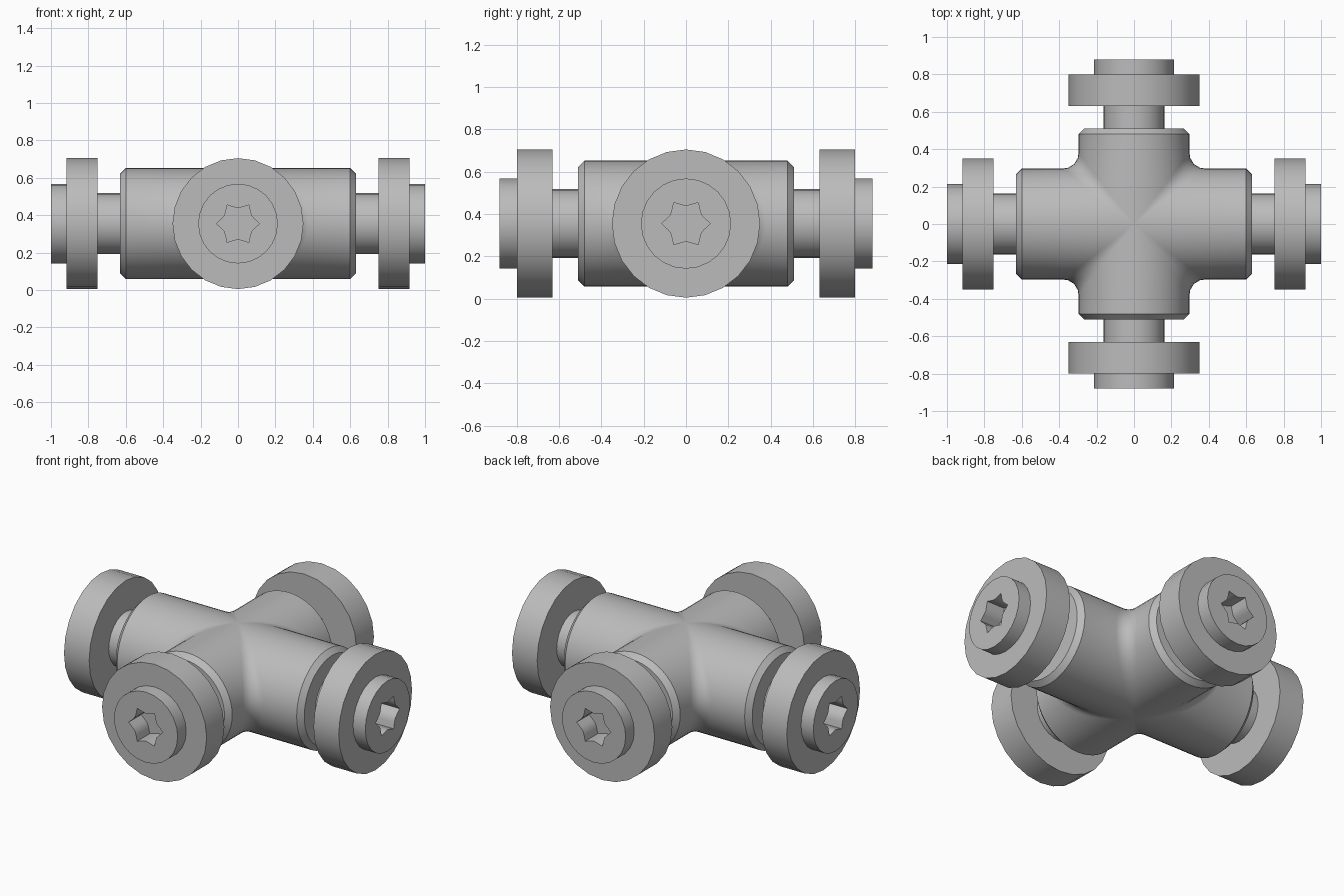
import bpy, bmesh
from math import sin, cos, pi
from mathutils import Vector

cube = bpy.data.objects.get("Cube")
if cube:
    bpy.data.objects.remove(cube, do_unlink=True)

STEEL = (0.5, 0.5, 0.5, 1)
mat = bpy.data.materials.new("grey steel")
mat.use_nodes = True
mat.diffuse_color = STEEL
mat.node_tree.nodes["Principled BSDF"].inputs["Base Color"].default_value = STEEL

CENTRE = Vector((0, 0, 0.355))
UP = Vector((0, 0, 1))
R, FILLET, CHAMFER = 0.297, 0.08, 0.03
AXES = [("left", Vector((1, 0, 0)), 0.63), ("back", Vector((0, 1, 0)), 0.51),
        ("right", Vector((-1, 0, 0)), 0.63), ("front", Vector((0, -1, 0)), 0.51)]


def bridge(bm, rings, closed=True):
    """Join neighbouring rows of vertices with quads."""
    for a, b in zip(rings, rings[1:]):
        n = len(a)
        for i in range(n if closed else n - 1):
            j = (i + 1) % n
            bm.faces.new((a[i], a[j], b[j], b[i]))


def finish(bm, name):
    bmesh.ops.remove_doubles(bm, verts=bm.verts, dist=0.0001)
    bmesh.ops.recalc_face_normals(bm, faces=bm.faces)
    mesh = bpy.data.meshes.new(name)
    bm.to_mesh(mesh)
    bm.free()
    mesh.materials.append(mat)
    obj = bpy.data.objects.new(name, mesh)
    bpy.context.collection.objects.link(obj)
    bpy.ops.object.select_all(action="DESELECT")
    obj.select_set(True)
    bpy.context.view_layer.objects.active = obj
    bpy.ops.object.shade_smooth_by_angle(angle=pi / 6)


def point(axis, along, radius, t):
    side = UP.cross(axis)
    return CENTRE + axis * along + (side * cos(t) + UP * sin(t)) * radius


# Cross body: four tubes that start on the fillet lines
SEG = 48
bm = bmesh.new()
for name, axis, end in AXES:
    angles = [2 * pi * i / SEG for i in range(SEG)]
    rings = [[bm.verts.new(point(axis, (R + FILLET) * abs(cos(t)), R, t)) for t in angles]]
    for along, radius in ((end - CHAMFER, R), (end, R - CHAMFER)):
        rings.append([bm.verts.new(point(axis, along, radius, t)) for t in angles])
    bridge(bm, rings)
    bm.faces.new(rings[-1])

# Rolling fillets in the four corners, fading out at top and bottom
STEPS = 4
for k in range(4):
    a, b = AXES[k][1], AXES[(k + 1) % 4][1]
    rows = []
    for i in range(SEG // 2 + 1):
        t = -pi / 2 + 2 * pi * i / SEG
        ball = ((a + b) * cos(t) + UP * sin(t)) * (R + FILLET)
        u = -b * cos(t) - UP * sin(t)
        v = -a * cos(t) - UP * sin(t)
        rows.append([bm.verts.new(CENTRE + ball + u.lerp(v, s / STEPS).normalized() * FILLET)
                     for s in range(STEPS + 1)])
    bridge(bm, rows, closed=False)
finish(bm, "cross_body")

# Stepped pins: shaft, collar disc, head and six-lobed socket
SIDES = 24
LOBE = (0.115, 0.092, 0.083, 0.092)
for name, axis, end in AXES:
    profile = [(-0.02, 0.163), (0.12, 0.163), (0.12, 0.35), (0.288, 0.35),
               (0.288, 0.213), (0.37, 0.213), (0.37, LOBE), (0.25, LOBE)]
    bm = bmesh.new()
    rings = []
    for along, radius in profile:
        rings.append([bm.verts.new(point(axis, end + along,
                      radius[i % 4] if radius is LOBE else radius, 2 * pi * i / SIDES))
                      for i in range(SIDES)])
    bridge(bm, rings)
    bm.faces.new(rings[0])
    bm.faces.new(rings[-1])
    finish(bm, name + "_pin")
